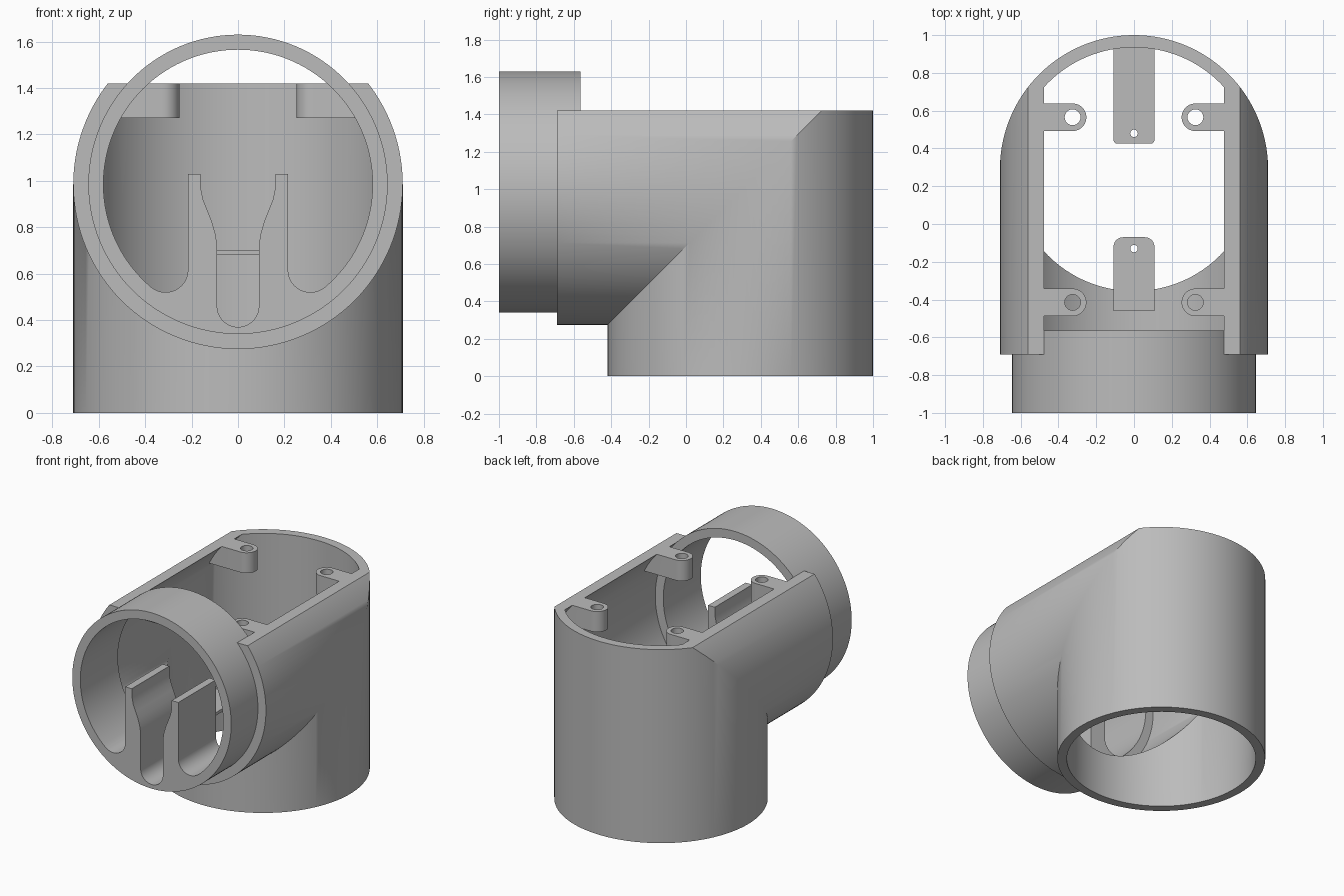
import bpy
import bmesh
from math import cos, sin, pi, radians
from mathutils import Vector

if "Cube" in bpy.data.objects:
    bpy.data.objects.remove(bpy.data.objects["Cube"], do_unlink=True)

grey = bpy.data.materials.new("plain grey")
grey.use_nodes = True
grey.diffuse_color = (0.5, 0.5, 0.5, 1)
grey.node_tree.nodes["Principled BSDF"].inputs["Base Color"].default_value = (0.5, 0.5, 0.5, 1)

SEG = 128
R_OUT, R_IN, R_BORE = 0.71, 0.645, 0.58   # elbow outside, elbow inside, collar bore
AXIS_Y, AXIS_Z = 0.29, 0.985              # axes of the upright and level pipes
TOP = 1.42                                # height of the flat cut


def finish(bm, name):
    bmesh.ops.recalc_face_normals(bm, faces=bm.faces)
    mesh = bpy.data.meshes.new(name)
    bm.to_mesh(mesh)
    bm.free()
    obj = bpy.data.objects.new(name, mesh)
    bpy.context.collection.objects.link(obj)
    mesh.materials.append(grey)
    bpy.ops.object.select_all(action="DESELECT")
    obj.select_set(True)
    bpy.context.view_layer.objects.active = obj
    bpy.ops.object.shade_smooth_by_angle(angle=radians(30))
    return obj


def arc(cx, cy, r, start, end, steps):
    """Points on an arc, angles in degrees, both ends included."""
    angles = [radians(start + (end - start) * i / steps) for i in range(steps + 1)]
    return [(cx + r * cos(a), cy + r * sin(a)) for a in angles]


def circle(cx, cy, r, steps):
    return arc(cx, cy, r, 0, 360, steps)[:-1]


def extrude_outline(name, loops, place, depth):
    """Fill an outline with holes and extrude it along depth."""
    bm = bmesh.new()
    edges = []
    for loop in loops:
        verts = [bm.verts.new(place(a, b)) for a, b in loop]
        edges += [bm.edges.new((verts[i - 1], verts[i])) for i in range(len(verts))]
    bmesh.ops.triangle_fill(bm, use_beauty=True, edges=edges)
    result = bmesh.ops.extrude_face_region(bm, geom=bm.faces[:])
    moved = [v for v in result["geom"] if isinstance(v, bmesh.types.BMVert)]
    bmesh.ops.translate(bm, vec=depth, verts=moved)
    return finish(bm, name)


# Mitred elbow: upright pipe turning into a level pipe, cut flat on top
bm = bmesh.new()


def elbow_rings(r):
    ring = circle(0, 0, r, SEG)
    return [[bm.verts.new(p) for p in points] for points in (
        [(a, AXIS_Y + b, 0) for a, b in ring],
        [(a, AXIS_Y + b, AXIS_Z + b) for a, b in ring],
        [(a, -0.69, AXIS_Z + b) for a, b in ring])]


outer, inner = elbow_rings(R_OUT), elbow_rings(R_IN)
path = outer + inner[::-1]
for k in range(len(path)):
    for i in range(SEG):
        bm.faces.new((path[k - 1][i - 1], path[k - 1][i], path[k][i], path[k][i - 1]))
cut = bmesh.ops.bisect_plane(bm, geom=bm.verts[:] + bm.edges[:] + bm.faces[:],
                             plane_co=(0, 0, TOP), plane_no=(0, 0, 1), clear_outer=True)
rim = [e for e in cut["geom_cut"] if isinstance(e, bmesh.types.BMEdge)]
bmesh.ops.triangle_fill(bm, use_beauty=True, edges=rim, normal=(0, 0, 1))
finish(bm, "elbow_body")

# Front collar whose bore carries two prongs with a channel between them
half = arc(0, AXIS_Z, R_BORE, 90, -49.7, 56)
half += arc(0.312, 0.616, 0.096, -52, -180, 20)
half += [(0.216, 1.03), (0.162, 1.03), (0.162, 0.975), (0.15, 0.918), (0.131, 0.87),
         (0.112, 0.823), (0.097, 0.77), (0.09, 0.72)]
half += arc(0, 0.46, 0.09, 0, -90, 12)
bore = half + [(-a, b) for a, b in half[-2:0:-1]]
extrude_outline("front_collar", [circle(0, AXIS_Z, R_IN, SEG), bore],
                lambda a, b: (a, -1, b), Vector((0, 0.435, 0)))

# Screw bosses on the inside of the flat cut
for side, side_name in ((1, "left"), (-1, "right")):
    for y, end_name in ((0.565, "back"), (-0.415, "front")):
        outline = [(0.555, y + 0.073)] + arc(0.325, y, 0.073, 90, 270, 20) + [(0.555, y - 0.073)]
        boss = extrude_outline(f"{end_name}_{side_name}_boss",
                               [outline, circle(0.325, y, 0.042, 24)],
                               lambda a, b: (side * a, b, 1.27), Vector((0, 0, TOP - 1.27)))
        # Lean the root outward so that it follows the pipe wall
        for v in boss.data.vertices:
            if abs(v.co.x) > 0.5 and v.co.z < 1.3:
                v.co.x += side * 0.045


# Flat mounting tabs with a rounded tip and a small hole
def tab(name, root, tip, hole, r):
    s = 1 if tip > root else -1
    w, y = 0.108, tip - s * r
    right = [(a, y + s * b) for a, b in arc(w - r, 0, r, 0, 90, 8)]
    outline = [(w, root)] + right + [(-a, b) for a, b in right[::-1]] + [(-w, root)]
    extrude_outline(name, [outline, circle(0, hole, 0.02, 20)],
                    lambda a, b: (a, b, 0.68), Vector((0, 0, 0.022)))


tab("front_tab", -0.46, -0.07, -0.13, 0.05)
tab("back_tab", 0.96, 0.425, 0.48, 0.02)
